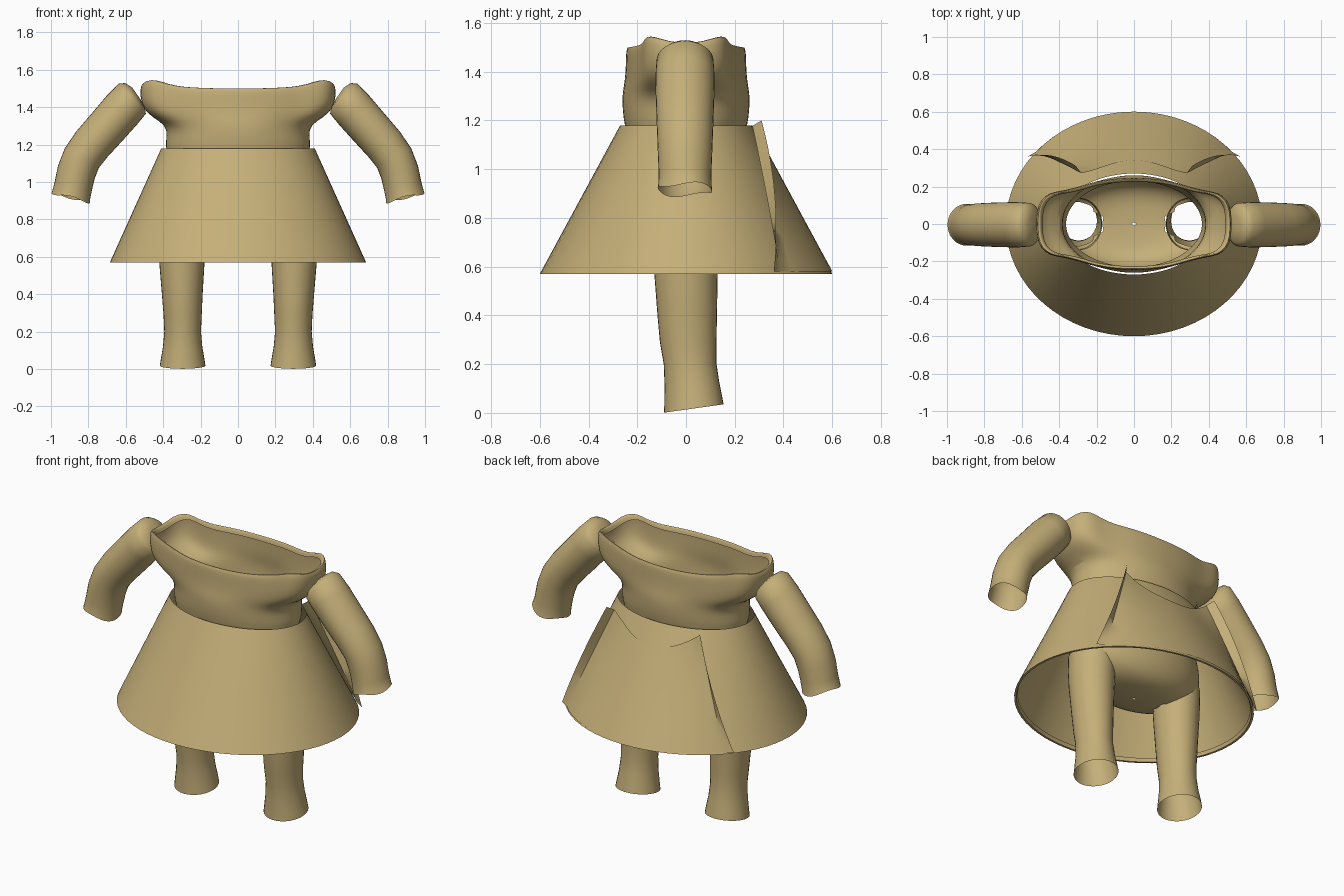
import bpy, bmesh, math
from mathutils import Vector

if "Cube" in bpy.data.objects:
    bpy.data.objects.remove(bpy.data.objects["Cube"])

mat = bpy.data.materials.new("tan cloth")
mat.diffuse_color = (0.56, 0.43, 0.19, 1)
mat.use_nodes = True
mat.node_tree.nodes["Principled BSDF"].inputs["Base Color"].default_value = mat.diffuse_color


def make(name, rows, closed=True, subdiv=0, cut=None, cap=False):
    """Loft rows of points into a smooth sheet."""
    bm = bmesh.new()
    vs = [[bm.verts.new(p) for p in r] for r in rows]
    n = len(rows[0])
    for a, b in zip(vs, vs[1:]):
        for i in range(n if closed else n - 1):
            j = (i + 1) % n
            bm.faces.new((a[i], a[j], b[j], b[i]))
    if cap:
        bm.faces.new(vs[0])
    if cut:
        doomed = [f for f in bm.faces if cut(f.calc_center_median())]
        bmesh.ops.delete(bm, geom=doomed, context='FACES')
    bmesh.ops.recalc_face_normals(bm, faces=bm.faces[:])
    me = bpy.data.meshes.new(name)
    bm.to_mesh(me)
    bm.free()
    me.materials.append(mat)
    ob = bpy.data.objects.new(name, me)
    bpy.context.collection.objects.link(ob)
    if subdiv:
        ob.modifiers.new("smooth", 'SUBSURF').levels = subdiv
        ob.modifiers["smooth"].render_levels = subdiv
    bpy.ops.object.select_all(action='DESELECT')
    ob.select_set(True)
    bpy.context.view_layer.objects.active = ob
    bpy.ops.object.shade_smooth_by_angle(angle=math.radians(50))
    return ob


def ellipse(cx, cy, z, rx, ry, n=48, tilt=0.0):
    pts = []
    for i in range(n):
        t = 2 * math.pi * i / n
        y = ry * math.sin(t)
        pts.append((cx + rx * math.cos(t), cy + y, z + tilt * y))
    return pts


# Skirt: flared open cone with a small turned-in hem
make("skirt", [ellipse(0, 0, 1.18, .41, .27, 64), ellipse(0, 0, .875, .5475, .435, 64),
               ellipse(0, 0, .57, .685, .60, 64), ellipse(0, 0, .57, .672, .588, 64),
               ellipse(0, 0, .59, .665, .58, 64)])


# Back panel: loose sheet lying over the back of the skirt
def panel_point(u, v):
    z = .58 + v * (.48 + .14 * u * u)
    x = u * (.57 - .26 * v)
    edge = .36 + .07 * v - .12 * v * v
    k = (1.18 - z) / .61
    rx, ry = .41 + .275 * k, .27 + .33 * k
    skirt_y = ry * math.sqrt(max(0, 1 - (x / rx) ** 2))
    lift = max(0, edge - skirt_y) if abs(u) > .99 else 0
    blend = abs(u) ** 4 * v * .10
    return (x, max(skirt_y + .006 + blend, edge if lift else 0), z)


make("back_panel", [[panel_point(-1 + i / 12, j / 12) for i in range(25)] for j in range(13)],
     closed=False)

# Torso: open-topped body whose upper rings swell into shoulder sockets
SHOULDER = [(.53, 0), (.53, .07), (.51, .13), (.46, .17), (.39, .178),
            (.31, .195), (.21, .228), (.10, .243), (0, .247)]
RISE = [.015, .02, .04, .045, .02, .005, 0, -.003, -.004]


def torso_ring(z, rx, ry, s=0.0, lift=0.0, shrink=1.0):
    quarter = []
    for k, (sx, sy) in enumerate(SHOULDER):
        t = math.pi / 2 * k / 8
        ex, ey = rx * math.cos(t), ry * math.sin(t)
        quarter.append(((ex + (sx - ex) * s) * shrink, (ey + (sy - ey) * s) * shrink,
                        z + RISE[k] * lift))
    half = quarter + [(-x, y, h) for x, y, h in quarter[-2::-1]]
    return half + [(x, -y, h) for x, y, h in half[-2:0:-1]]


def leg_hole(c):
    return c.z < .8 and ((abs(c.x) - .30) / .115) ** 2 + (c.y / .125) ** 2 < 1


torso = [torso_ring(1.475, .37, .22, 1, 1, .92), torso_ring(1.50, .37, .22, 1, 1, .94),
         torso_ring(1.507, .37, .225, .98, 1, .975), torso_ring(1.485, .37, .25, .95, .8),
         torso_ring(1.44, .37, .262, .95, .3), torso_ring(1.39, .37, .265, .85),
         torso_ring(1.345, .37, .265, .55), torso_ring(1.305, .37, .265, .12),
         torso_ring(1.25, .38, .262), torso_ring(1.18, .395, .255),
         torso_ring(1.08, .355, .225), torso_ring(.97, .38, .235),
         torso_ring(.86, .415, .25), torso_ring(.77, .42, .25),
         torso_ring(.70, .385, .23), torso_ring(.655, .32, .20),
         torso_ring(.63, .25, .165), torso_ring(.615, .17, .12),
         torso_ring(.61, .09, .065), torso_ring(.607, .01, .008)]
make("torso", torso, subdiv=1, cut=leg_hole)

# Legs: open tubes that flare towards the ankle opening
LEG = [(.76, .295, 0, .125, .14, 0), (.66, .30, 0, .124, .135, 0),
       (.57, .30, 0, .121, .13, 0), (.40, .298, .005, .109, .122, 0),
       (.29, .296, .009, .102, .116, 0), (.20, .296, .017, .098, .108, .03),
       (.12, .296, .024, .105, .112, .08), (.05, .296, .03, .117, .119, .12),
       (.018, .296, .032, .122, .122, .14)]
# Arms: centre x, z, axis angle in the front plane, radii
ARM = [(.545, 1.475, -35, .035, .04), (.55, 1.462, -38, .085, .095),
       (.565, 1.445, -42, .108, .117), (.62, 1.385, -47, .112, .121),
       (.70, 1.293, -49, .11, .12), (.78, 1.203, -51, .108, .117),
       (.835, 1.128, -60, .105, .114), (.865, 1.05, -70, .104, .111),
       (.88, .98, -78, .102, .108), (.893, .925, -80, .104, .11),
       (.894, .916, -76, .106, .112)]


def arm_ring(cx, cz, deg, r, ry, side, k):
    a = math.radians(deg)
    side_dir = Vector((-math.sin(a), 0, math.cos(a)))
    pts = []
    for i in range(32):
        t = 2 * math.pi * i / 32
        p = Vector((cx, -.004, cz)) + side_dir * (r * math.cos(t)) + Vector((0, ry * math.sin(t), 0))
        if k >= 9:  # slightly wavy cuff
            p.z += .008 * math.sin(3 * t)
        pts.append((p.x * side, p.y, p.z))
    return pts


for side, word in ((-1, "left"), (1, "right")):
    make(word + "_leg", [ellipse(side * cx, cy, z, rx, ry, 32, tilt)
                         for z, cx, cy, rx, ry, tilt in LEG])
    make(word + "_arm", [arm_ring(*a, side, k) for k, a in enumerate(ARM)], cap=True)
